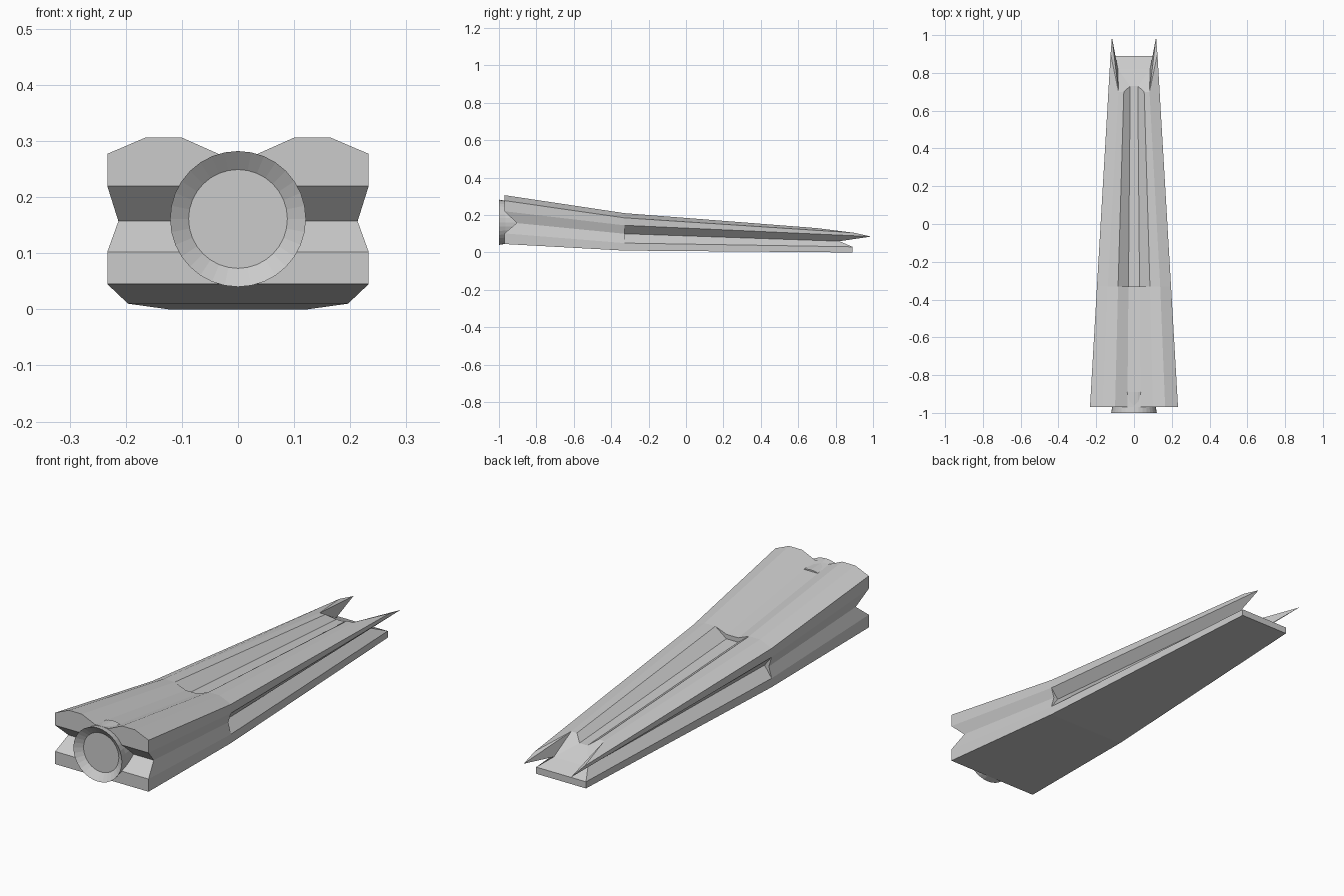
import bpy, bmesh, math

if "Cube" in bpy.data.objects:
    bpy.data.objects.remove(bpy.data.objects["Cube"])


def half_width(y):
    # the sides taper in a straight line from front to tips
    return 0.233 - (y + 0.97) * 0.0577


def make_object(name, bm):
    bmesh.ops.recalc_face_normals(bm, faces=bm.faces)
    mesh = bpy.data.meshes.new(name)
    bm.to_mesh(mesh)
    bm.free()
    obj = bpy.data.objects.new(name, mesh)
    bpy.context.collection.objects.link(obj)
    return obj


# Half profile order: base, lower lip, groove, upper lip, shoulder, crest, crest inner, valley
FACTOR = [1, 1, 0.93, 1, 1, 0.708, 0.43, 0.15]


def station(y, heights, groove=0.93, groove_y=None):
    pts = []
    for i, (f, z) in enumerate(zip(FACTOR, heights)):
        yy = groove_y if i == 2 and groove_y is not None else y
        pts.append((half_width(yy) * (groove if i == 2 else f), yy, z))
    return pts


# Hull stations; the doubled middle station makes the step in the grooves
stations = [
    station(-0.97, [0.045, 0.102, 0.157, 0.22, 0.277, 0.306, 0.306, 0.277], 0.93, -0.905),
    station(-0.33, [0.01, 0.05, 0.10, 0.145, 0.185, 0.21, 0.21, 0.188], 0.93),
    station(-0.33, [0.01, 0.05, 0.10, 0.145, 0.185, 0.21, 0.21, 0.168], 0.82),
    [(0.124, 0.89, 0), (0.124, 0.89, 0.03), (0.085, 0.82, 0.06), (0.117, 0.99, 0.085),
     (0.124, 0.90, 0.105), (0.082, 0.70, 0.13), (0.054, 0.70, 0.13), (0.02, 0.73, 0.105)],
]

bm = bmesh.new()
rings = []
for pts in stations:
    right = [bm.verts.new(p) for p in pts]
    left = [bm.verts.new((-x, y, z)) for x, y, z in pts]
    rings.append(right + left[::-1])
n = len(rings[0])
for a, b in zip(rings, rings[1:]):
    for i in range(n):
        j = (i + 1) % n
        quad = [a[i], a[j], b[j], b[i]]
        # the step only has area around the groove and valley points
        if a is rings[1] and not {i, j} & {2, 7, 8, 13}:
            continue
        bm.faces.new(quad)
# End faces: lower lip, groove slope, then front upper block or rear fork
for ring in (rings[0], rings[-1]):
    for i in (0, 1):
        bm.faces.new([ring[i], ring[i + 1], ring[n - 2 - i], ring[n - 1 - i]])
f, r = rings[0], rings[-1]
bm.faces.new([f[2], f[3], f[12], f[13]])
bm.faces.new(f[3:13])
bm.faces.new([r[2], r[5], r[6], r[7]])
bm.faces.new([r[2], r[7], r[8], r[13]])
bm.faces.new([r[13], r[8], r[9], r[10]])
for m, u, s, t in ((2, 3, 4, 5), (13, 12, 11, 10)):
    bm.faces.new([r[m], r[u], r[t]])
    bm.faces.new([r[u], r[s], r[t]])
bmesh.ops.remove_doubles(bm, verts=bm.verts, dist=0.0001)
make_object("hull", bm)

# Round engine nozzle with a bevelled mouth and recessed disc
bm = bmesh.new()
SIDES = 32
loops = []
for rad, y in ((0.112, -0.89), (0.115, -0.965), (0.121, -1.0), (0.088, -0.975)):
    loops.append([bm.verts.new((rad * math.cos(2 * math.pi * i / SIDES), y,
                                0.161 + rad * math.sin(2 * math.pi * i / SIDES)))
                  for i in range(SIDES)])
for a, b in zip(loops, loops[1:]):
    for i in range(SIDES):
        j = (i + 1) % SIDES
        bm.faces.new([a[i], a[j], b[j], b[i]])
bm.faces.new(loops[0])
bm.faces.new(loops[-1])
make_object("nozzle", bm)
